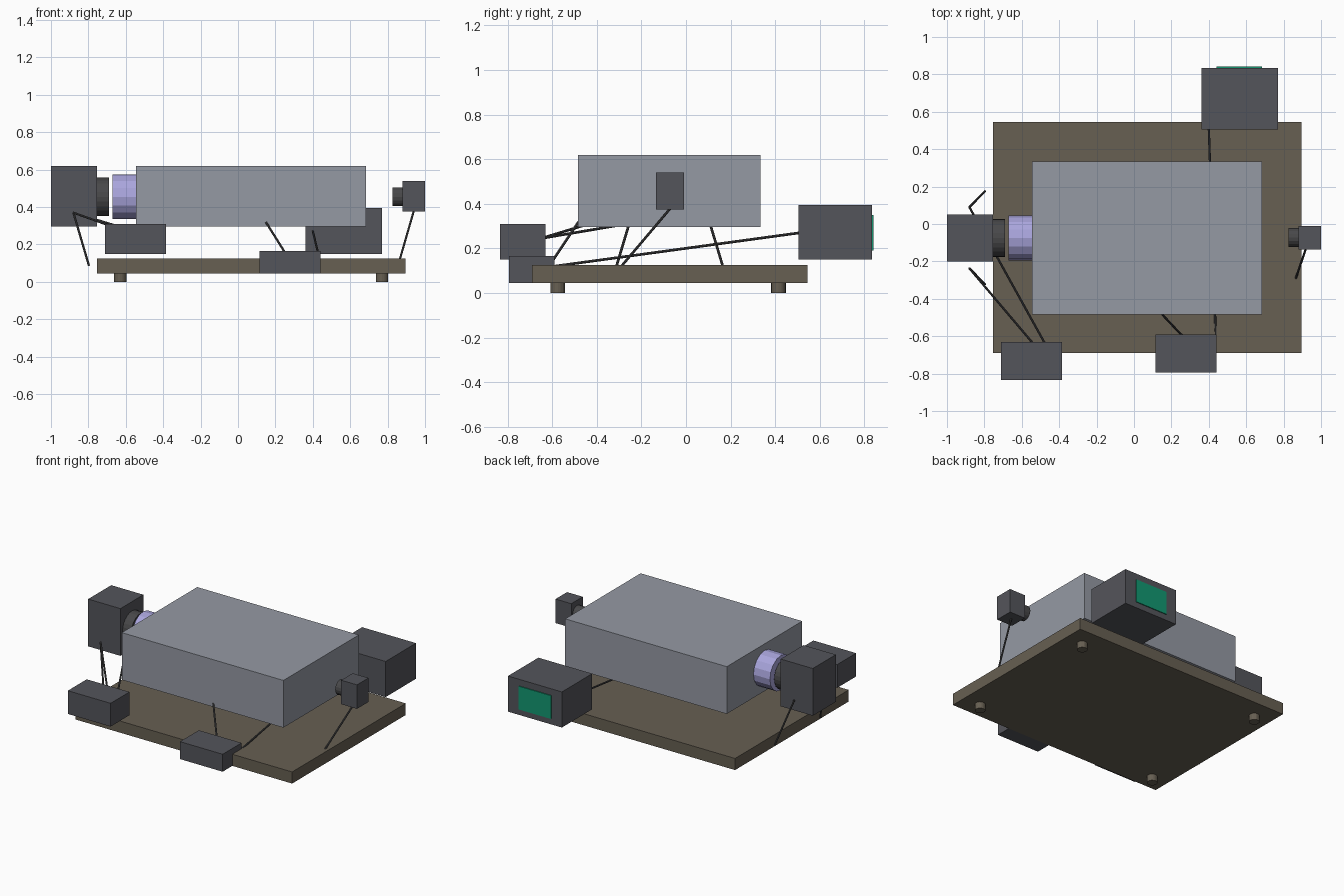
import bpy
import bmesh
from mathutils import Vector

if "Cube" in bpy.data.objects:
    bpy.data.objects.remove(bpy.data.objects["Cube"])


def material(name, rgb):
    m = bpy.data.materials.new(name)
    m.diffuse_color = (*rgb, 1)
    m.use_nodes = True
    m.node_tree.nodes["Principled BSDF"].inputs["Base Color"].default_value = m.diffuse_color
    return m


GREY = material("housing_grey", (0.30, 0.32, 0.37))
BROWN = material("base_brown", (0.135, 0.115, 0.085))
DARK = material("dark_grey", (0.088, 0.09, 0.104))
BLACK = material("charcoal", (0.065, 0.065, 0.068))
LILAC = material("lilac", (0.40, 0.38, 0.72))
GREEN = material("screen_green", (0.006, 0.31, 0.165))


def add_object(name, bm, mat):
    mesh = bpy.data.meshes.new(name)
    bm.to_mesh(mesh)
    bm.free()
    mesh.materials.append(mat)
    ob = bpy.data.objects.new(name, mesh)
    bpy.context.collection.objects.link(ob)
    return ob


def box(name, x, y, z, mat):
    """Box from (min, max) ranges on each axis."""
    bm = bmesh.new()
    bmesh.ops.create_cube(bm, size=1)
    for v in bm.verts:
        v.co = Vector([(r[0] + r[1]) / 2 + c * (r[1] - r[0])
                       for r, c in zip((x, y, z), v.co)])
    return add_object(name, bm, mat)


def rod(name, start, end, radius, mat, sides=16):
    """Straight cylinder between two points."""
    a, b = Vector(start), Vector(end)
    bm = bmesh.new()
    bmesh.ops.create_cone(bm, cap_ends=True, segments=sides, radius1=radius,
                          radius2=radius, depth=(b - a).length)
    ob = add_object(name, bm, mat)
    ob.location = (a + b) / 2
    ob.rotation_mode = 'QUATERNION'
    ob.rotation_quaternion = (b - a).to_track_quat('Z', 'Y')
    return ob


# Base board on four round feet
box("base_board", (-0.755, 0.895), (-0.69, 0.545), (0.045, 0.125), BROWN)
for x in (-0.63, 0.77):
    for y in (-0.575, 0.415):
        rod("foot", (x, y, 0), (x, y, 0.047), 0.033, BROWN)

# Main housing with its lilac end collar
box("main_housing", (-0.545, 0.685), (-0.485, 0.335), (0.295, 0.62), GREY)
rod("end_collar", (-0.67, -0.075, 0.455), (-0.545, -0.075, 0.455), 0.12, LILAC)

# Large camera at the left end and small one at the right end
box("large_camera", (-1.0, -0.755), (-0.2, 0.05), (0.295, 0.62), DARK)
rod("large_lens", (-0.756, -0.075, 0.455), (-0.69, -0.075, 0.455), 0.102, BLACK, 24)
box("small_camera", (0.88, 1.0), (-0.135, -0.01), (0.375, 0.54), DARK)
rod("small_lens", (0.825, -0.072, 0.455), (0.881, -0.072, 0.455), 0.05, BLACK)

# Control boxes around the board
box("rear_control_box", (0.36, 0.77), (0.505, 0.835), (0.15, 0.395), DARK)
box("rear_screen", (0.44, 0.685), (0.834, 0.841), (0.19, 0.35), GREEN)
box("front_left_box", (-0.71, -0.385), (-0.835, -0.63), (0.15, 0.31), DARK)
box("front_right_box", (0.115, 0.44), (-0.795, -0.59), (0.045, 0.165), DARK)

# Cables: two linked pairs at the left, then single runs
cables = [
    ((-0.88, 0.09, 0.37), (-0.797, 0.175, 0.087)),
    ((-0.88, -0.237, 0.37), (-0.797, -0.322, 0.087)),
    ((-0.88, 0.09, 0.37), (-0.47, -0.65, 0.245)),
    ((-0.88, -0.237, 0.37), (-0.53, -0.65, 0.245)),
    ((0.94, -0.07, 0.38), (0.865, -0.29, 0.12)),
    ((0.15, -0.483, 0.318), (0.265, -0.605, 0.135)),
    ((0.40, 0.51, 0.27), (0.438, -0.62, 0.116)),
]
for a, b in cables:
    rod("cable", a, b, 0.006, BLACK, 8)
